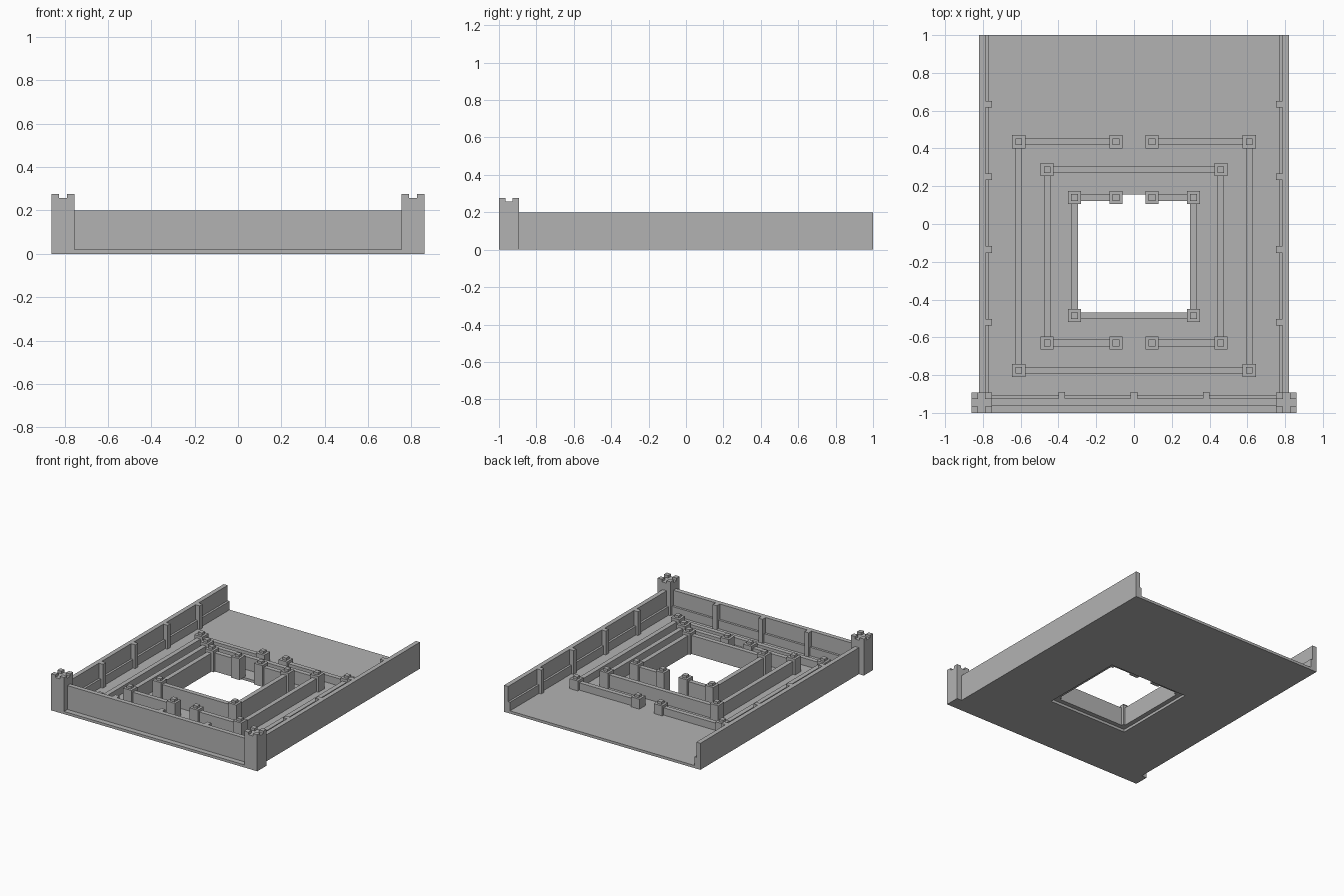
import bpy
import bmesh

if "Cube" in bpy.data.objects:
    bpy.data.objects.remove(bpy.data.objects["Cube"], do_unlink=True)

stone = bpy.data.materials.new("grey_stone")
stone.use_nodes = True
grey = (0.45, 0.45, 0.45, 1)
stone.diffuse_color = grey
stone.node_tree.nodes["Principled BSDF"].inputs["Base Color"].default_value = grey

FLOOR = 0.02      # slab thickness
TOP = 0.2         # outer wall height
THICK = 0.035     # wall thickness
POST = 0.07       # post width
GAP = 0.095       # gateway post offset


def finish(name, bm):
    bmesh.ops.recalc_face_normals(bm, faces=bm.faces)
    mesh = bpy.data.meshes.new(name)
    bm.to_mesh(mesh)
    bm.free()
    mesh.materials.append(stone)
    obj = bpy.data.objects.new(name, mesh)
    bpy.context.collection.objects.link(obj)
    return obj


def add_box(bm, x0, x1, y0, y1, z0, z1):
    verts = bmesh.ops.create_cube(bm, size=1)["verts"]
    for v in verts:
        v.co.x = x1 if v.co.x > 0 else x0
        v.co.y = y1 if v.co.y > 0 else y0
        v.co.z = z1 if v.co.z > 0 else z0


def box(name, *bounds):
    bm = bmesh.new()
    add_box(bm, *bounds)
    return finish(name, bm)


def block(bm, x, y, size, z0, z1):
    h = size / 2
    add_box(bm, x - h, x + h, y - h, y + h, z0, z1)


# Floor slab with a rectangular opening
def floor_slab(outer, hole):
    bm = bmesh.new()
    loops = []
    for x, y0, y1 in (outer, hole):
        corners = ((-x, y0), (x, y0), (x, y1), (-x, y1))
        loops.append([bm.verts.new((cx, cy, 0)) for cx, cy in corners])
    a, b = loops
    for i in range(4):
        j = (i + 1) % 4
        bm.faces.new((a[i], a[j], b[j], b[i]))
    new = bmesh.ops.extrude_face_region(bm, geom=bm.faces[:], use_keep_orig=True)["geom"]
    for v in new:
        if isinstance(v, bmesh.types.BMVert):
            v.co.z = FLOOR
    finish("floor_slab", bm)


H = THICK / 2
X_IN, Y_FRONT, Y_BACK = 0.315, -0.485, 0.14
floor_slab((0.82, -1, 1), (X_IN + H, Y_FRONT - H, Y_BACK + H))

# Outer walls, inner ledges and buttresses
box("front_wall", -0.78, 0.78, -0.96, -0.925, FLOOR, TOP)
box("front_ledge", -0.78, 0.78, -0.925, -0.908, FLOOR, 0.085)
bm = bmesh.new()
for x in (-0.383, 0, 0.383):
    add_box(bm, x - H, x + H, -0.93, -0.89, FLOOR, TOP)
finish("front_buttresses", bm)

for side, s in (("left", 1), ("right", -1)):
    box(side + "_wall", *sorted((s * 0.786, s * 0.82)), -0.95, 1, FLOOR, TOP)
    box(side + "_ledge", *sorted((s * 0.77, s * 0.786)), -0.9, 1, FLOOR, 0.085)
    bm = bmesh.new()
    for i in range(4):
        y = 0.635 - 0.385 * i
        add_box(bm, *sorted((s * 0.752, s * 0.79)), y - H, y + H, FLOOR, TOP)
    finish(side + "_buttresses", bm)

    # Corner tower with four merlons
    bm = bmesh.new()
    tx, ty = s * 0.807, -0.946
    block(bm, tx, ty, 0.108, 0, 0.257)
    for dx in (-1, 1):
        for dy in (-1, 1):
            block(bm, tx + dx * 0.0365, ty + dy * 0.0365, THICK, 0.257, 0.276)
    finish(side + "_tower", bm)


# Nested enclosures: walls, capped posts and a gateway on one side
def enclosure(name, x, y_front, y_back, height, gate):
    wall_top = height - 0.02
    walls = bmesh.new()
    posts = bmesh.new()
    for s in (-1, 1):
        add_box(walls, s * x - H, s * x + H, y_front, y_back, FLOOR, wall_top)
    for y, place in ((y_front, "front"), (y_back, "back")):
        spots = [-x, x]
        if place == gate:
            add_box(walls, -x, -GAP, y - H, y + H, FLOOR, wall_top)
            add_box(walls, GAP, x, y - H, y + H, FLOOR, wall_top)
            spots += [-GAP, GAP]
        else:
            add_box(walls, -x, x, y - H, y + H, FLOOR, wall_top)
        for px in spots:
            block(posts, px, y, POST, FLOOR, height)
            block(posts, px, y, THICK, height, height + 0.018)
    finish(name + "_walls", walls)
    finish(name + "_posts", posts)


enclosure("outer_enclosure", 0.61, -0.775, 0.435, 0.095, "back")
enclosure("middle_enclosure", 0.46, -0.63, 0.288, 0.138, "front")
enclosure("inner_enclosure", X_IN, Y_FRONT, Y_BACK, 0.18, "back")
